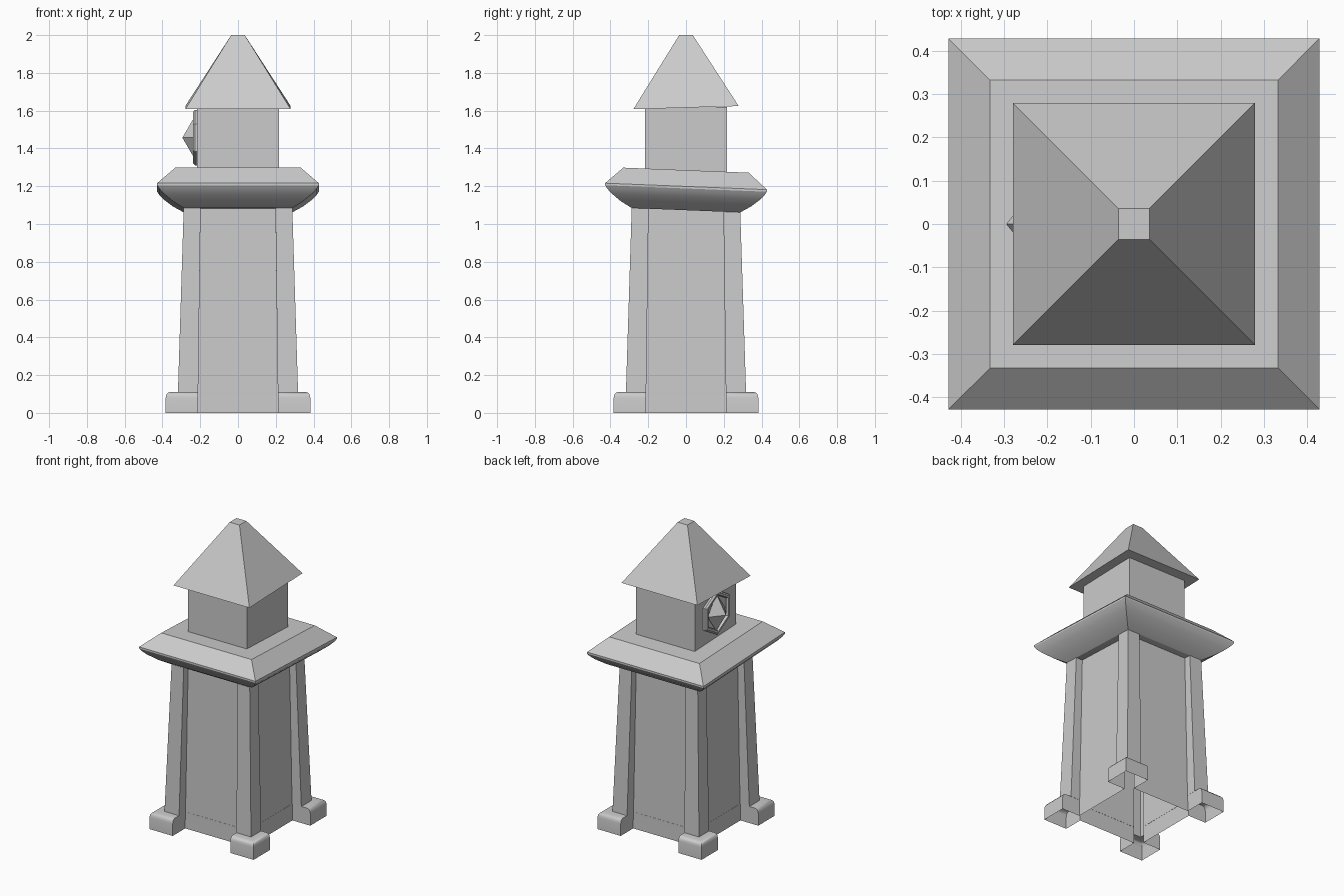
import bpy, bmesh, math

if "Cube" in bpy.data.objects:
    bpy.data.objects.remove(bpy.data.objects["Cube"])


def loft(name, rings, cap_bottom=True, cap_top=True, smooth=None):
    """Skin a stack of equal-length point rings into one object."""
    bm = bmesh.new()
    rows = [[bm.verts.new(p) for p in ring] for ring in rings]
    for a, b in zip(rows, rows[1:]):
        n = len(a)
        for i in range(n):
            j = (i + 1) % n
            bm.faces.new((a[i], a[j], b[j], b[i]))
    if cap_bottom:
        bm.faces.new(rows[0][::-1])
    if cap_top:
        bm.faces.new(rows[-1])
    me = bpy.data.meshes.new(name)
    bm.to_mesh(me)
    bm.free()
    ob = bpy.data.objects.new(name, me)
    bpy.context.collection.objects.link(ob)
    if smooth:
        bpy.ops.object.select_all(action='DESELECT')
        ob.select_set(True)
        bpy.context.view_layer.objects.active = ob
        bpy.ops.object.shade_smooth_by_angle(angle=math.radians(smooth))
    return ob


def square(h, z, slope=0.0):
    """Square ring of half-width h, leaning along y by slope."""
    return [(x * h, y * h, z + slope * y * h)
            for x, y in ((-1, -1), (1, -1), (1, 1), (-1, 1))]


def pillared(wall, inner, outer, z, slope=0.0):
    """Square plan with recessed walls and a projecting pillar at each corner."""
    corner = [(wall, inner), (outer, inner), (outer, outer),
              (inner, outer), (inner, wall)]
    ring = []
    for k in range(4):
        for x, y in corner:
            for _ in range(k):
                x, y = -y, x
            ring.append((x, y, z + slope * y))
    return ring


# Tapered shaft with corner pillars and round-edged feet, open underneath
levels = [(0.252, 0.212, 0.383, 0.0), (0.251, 0.212, 0.383, 0.08),
          (0.251, 0.212, 0.380, 0.095), (0.251, 0.212, 0.372, 0.106),
          (0.251, 0.212, 0.360, 0.11), (0.25, 0.211, 0.318, 0.11)]
loft("shaft_and_pillars",
     [pillared(*lv) for lv in levels] + [pillared(0.24, 0.198, 0.287, 1.085, -0.045)],
     cap_bottom=False, cap_top=False, smooth=40)

# Gallery ledge, slightly crooked
gallery = [(0.287, 1.073), (0.345, 1.107), (0.395, 1.147), (0.418, 1.172),
           (0.428, 1.188), (0.428, 1.199), (0.332, 1.285)]
loft("gallery", [square(h, z, -0.04) for h, z in gallery], smooth=30)

# Lantern room
loft("lantern_room", [square(0.216, 1.26), square(0.216, 1.62)])

# Pyramid roof with flat tip, leaning the other way
loft("roof", [square(0.279, 1.616, 0.03), square(0.036, 2.0)])


def ngon(x, n, ry, rz):
    """Upright polygon facing -x on the lantern room wall."""
    return [(x, -ry * math.sin(math.tau * i / n),
             1.457 + rz * math.cos(math.tau * i / n)) for i in range(n)]


# Hexagonal window frame and its pointed pane
loft("window_frame", [ngon(-0.21, 6, 0.147, 0.147), ngon(-0.228, 6, 0.147, 0.147),
                      ngon(-0.238, 6, 0.136, 0.136), ngon(-0.238, 6, 0.122, 0.122),
                      ngon(-0.225, 6, 0.115, 0.115)], cap_top=False)
loft("window_pane", [ngon(-0.222, 4, 0.09, 0.125), ngon(-0.294, 4, 0.001, 0.001)])

# Consistent outward normals
for ob in bpy.context.collection.objects:
    bm = bmesh.new()
    bm.from_mesh(ob.data)
    bmesh.ops.recalc_face_normals(bm, faces=bm.faces)
    bm.to_mesh(ob.data)
    bm.free()
